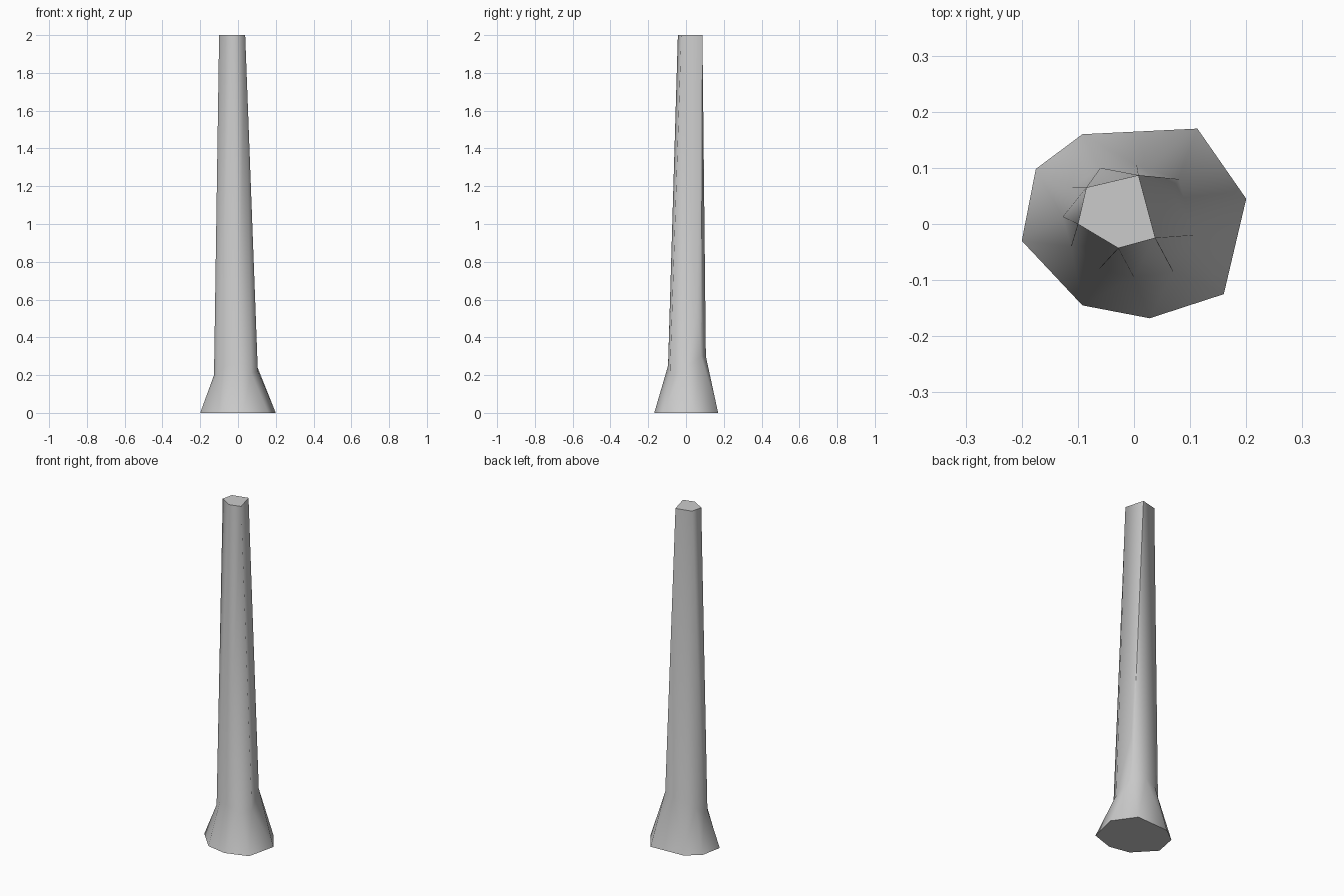
import bpy, bmesh, math

if "Cube" in bpy.data.objects:
    bpy.data.objects.remove(bpy.data.objects["Cube"])

# Counter-clockwise outlines: flared foot, root collar, upper trunk
FOOT = [(.2, .045, 0), (.113, .17, 0), (-.092, .16, 0), (-.175, .098, 0),
        (-.2, -.03, 0), (-.092, -.145, 0), (.028, -.168, 0), (.16, -.125, 0)]
COLLAR = [(.105, -.02, .22), (.08, .08, .3), (.005, .105, .3), (-.06, .1, .28),
          (-.11, .065, .25), (-.127, .013, .2), (-.112, -.04, .2),
          (-.062, -.08, .25), (0, -.095, .25), (.07, -.085, .21)]
# First point is the low shoulder on the right, the rest is the cut top
UPPER = [(.062, .055, .58), (.008, .087, 2), (-.085, .065, 2),
         (-.1, 0, 2), (-.028, -.043, 2), (.038, -.025, 2)]

bm = bmesh.new()


def ring(points):
    return [bm.verts.new(p) for p in points]


def angles(verts):
    out = []
    for v in verts + verts[:1]:
        a = math.atan2(v.co.y - .02, v.co.x + .02)
        while out and a < out[-1]:
            a += math.tau
        out.append(a)
    return out


def stitch(low, high):
    """Join two rings with triangles, matching them by angle."""
    a, b = angles(low), angles(high)
    i = j = 0
    n, m = len(low), len(high)
    while i < n or j < m:
        step_low = j == m or (i < n and abs(a[i + 1] - b[j]) <= abs(b[j + 1] - a[i]))
        if step_low:
            bm.faces.new((low[i], low[(i + 1) % n], high[j % m]))
            i += 1
        else:
            bm.faces.new((low[i % n], high[(j + 1) % m], high[j]))
            j += 1


foot, collar, upper = ring(FOOT), ring(COLLAR), ring(UPPER)
stitch(foot, collar)
stitch(collar, upper)

# Shoulder facet and end caps
bm.faces.new((upper[5], upper[0], upper[1]))
bm.faces.new(upper[1:])
bm.faces.new(foot[::-1])
bmesh.ops.recalc_face_normals(bm, faces=bm.faces[:])

mesh = bpy.data.meshes.new("trunk")
bm.to_mesh(mesh)
bm.free()
trunk = bpy.data.objects.new("trunk", mesh)
bpy.context.collection.objects.link(trunk)
bpy.context.view_layer.objects.active = trunk
trunk.select_set(True)
bpy.ops.object.shade_smooth_by_angle(angle=math.radians(60))
